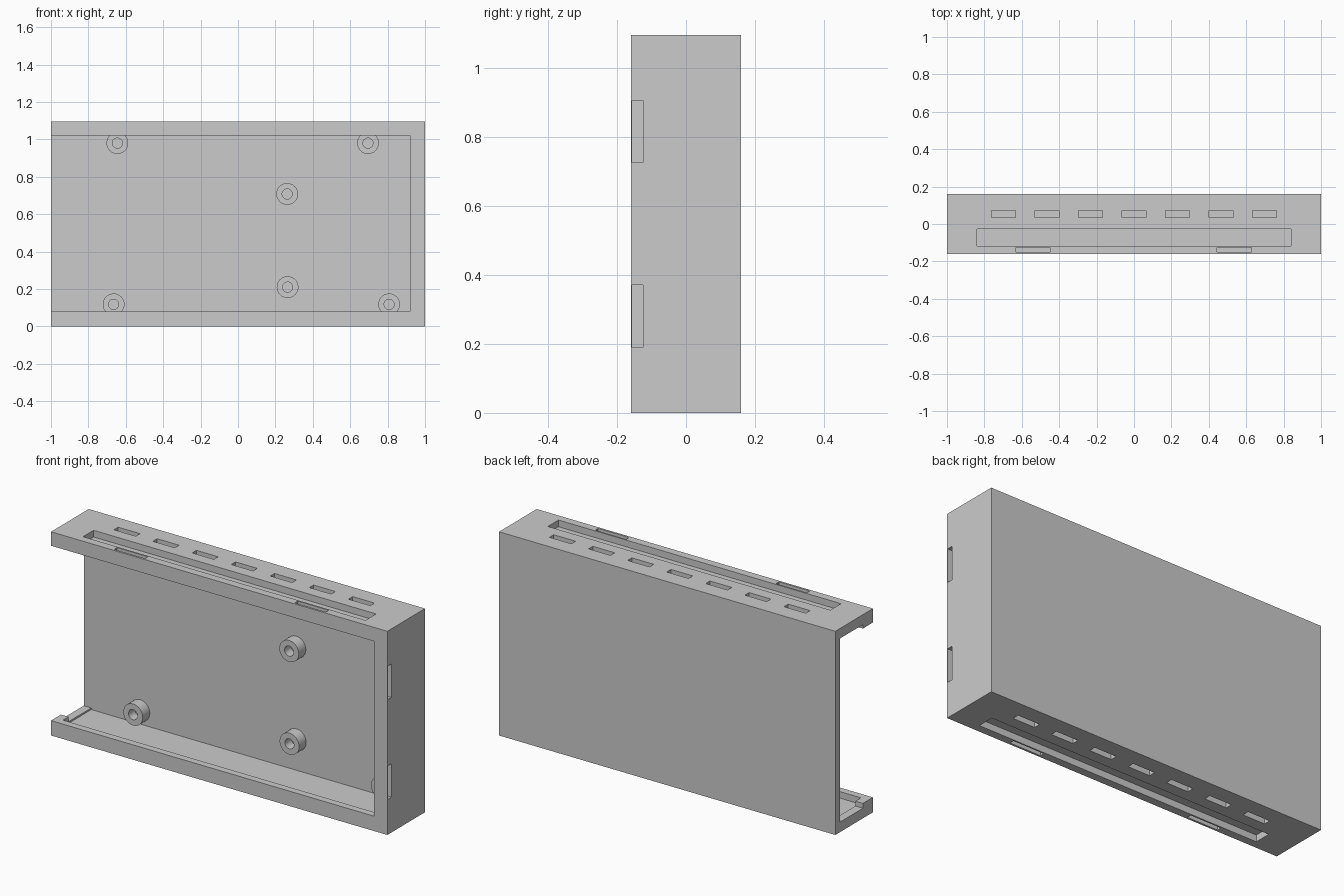
import bpy, bmesh, math
from mathutils import Matrix, Vector

if "Cube" in bpy.data.objects:
    bpy.data.objects.remove(bpy.data.objects["Cube"])


def boxes(name, bounds):
    """One object made of axis-aligned boxes given as (x0,x1,y0,y1,z0,z1)."""
    bm = bmesh.new()
    for x0, x1, y0, y1, z0, z1 in bounds:
        m = Matrix.Translation(((x0 + x1) / 2, (y0 + y1) / 2, (z0 + z1) / 2))
        m = m @ Matrix.Diagonal((x1 - x0, y1 - y0, z1 - z0, 1))
        bmesh.ops.create_cube(bm, size=1, matrix=m)
    me = bpy.data.meshes.new(name)
    bm.to_mesh(me)
    bm.free()
    ob = bpy.data.objects.new(name, me)
    bpy.context.collection.objects.link(ob)
    return ob


def cut(target, name, bounds):
    cutter = boxes(name, bounds)
    cutter.hide_render = True
    mod = target.modifiers.new(name, 'BOOLEAN')
    mod.operation = 'DIFFERENCE'
    mod.solver = 'EXACT'
    mod.object = cutter
    bpy.context.view_layer.objects.active = target
    bpy.ops.object.modifier_apply(modifier=mod.name)
    bpy.data.objects.remove(cutter)


H = 1.095
BACK = 0.118

# Housing: outer block, inner cavity, front opening, open left end
case = boxes("housing", [(-1, 1, -0.16, 0.16, 0, H)])
cut(case, "cavity", [(-0.955, 0.955, -0.122, BACK, 0.045, H - 0.045)])
cut(case, "front_opening", [(-1.1, 0.92, -0.3, 0.0, 0.08, 1.02)])
cut(case, "end_opening", [(-1.1, -0.9, -0.075, BACK, 0.054, H - 0.054)])

# Recesses in top and bottom: long slot, row of seven vents, two clip notches
pockets = []
for z0, z1 in ((-0.1, 0.036), (H - 0.036, H + 0.1)):
    pockets.append((-0.84, 0.84, -0.117, -0.027, z0, z1))
    for i in range(7):
        x = (i - 3) * 0.2325
        pockets.append((x - 0.065, x + 0.065, 0.035, 0.071, z0, z1))
    for x in (-0.54, 0.535):
        pockets.append((x - 0.092, x + 0.092, -0.149, -0.125, z0, z1))
# Clip notches in the right side
for z in (0.28, 0.816):
    pockets.append((0.965, 1.1, -0.156, -0.125, z - 0.09, z + 0.09))
cut(case, "recesses", pockets)


def standoff(name, x, z, r=0.058, hole=0.027, front=0.058, floor=0.112, n=32):
    """Hollow peg lathed around the y axis, standing on the back wall."""
    profile = [(r, BACK + 0.01), (r, front), (hole, front), (hole, floor), (0, floor)]
    bm = bmesh.new()
    vs = [bm.verts.new((px, py, 0)) for px, py in profile]
    es = [bm.edges.new(p) for p in zip(vs, vs[1:])]
    bmesh.ops.spin(bm, geom=vs + es, cent=(0, 0, 0), axis=(0, 1, 0),
                   angle=math.tau, steps=n, use_merge=True)
    bmesh.ops.remove_doubles(bm, verts=bm.verts, dist=1e-5)
    bmesh.ops.recalc_face_normals(bm, faces=bm.faces)
    # make the front ring face -y
    ring = [f for f in bm.faces if abs(f.calc_center_median().y - front) < 1e-4]
    if ring and ring[0].normal.y > 0:
        bmesh.ops.reverse_faces(bm, faces=bm.faces)
    me = bpy.data.meshes.new(name)
    bm.to_mesh(me)
    bm.free()
    ob = bpy.data.objects.new(name, me)
    ob.location = (x, 0, z)
    bpy.context.collection.objects.link(ob)
    bpy.ops.object.select_all(action='DESELECT')
    ob.select_set(True)
    bpy.context.view_layer.objects.active = ob
    bpy.ops.object.shade_smooth_by_angle()


# Screw standoffs on the back wall
for i, (x, z) in enumerate([(-0.645, 0.98), (0.695, 0.98), (0.263, 0.708),
                            (0.265, 0.21), (-0.665, 0.118), (0.808, 0.118)]):
    standoff(f"standoff_{i + 1}", x, z)
